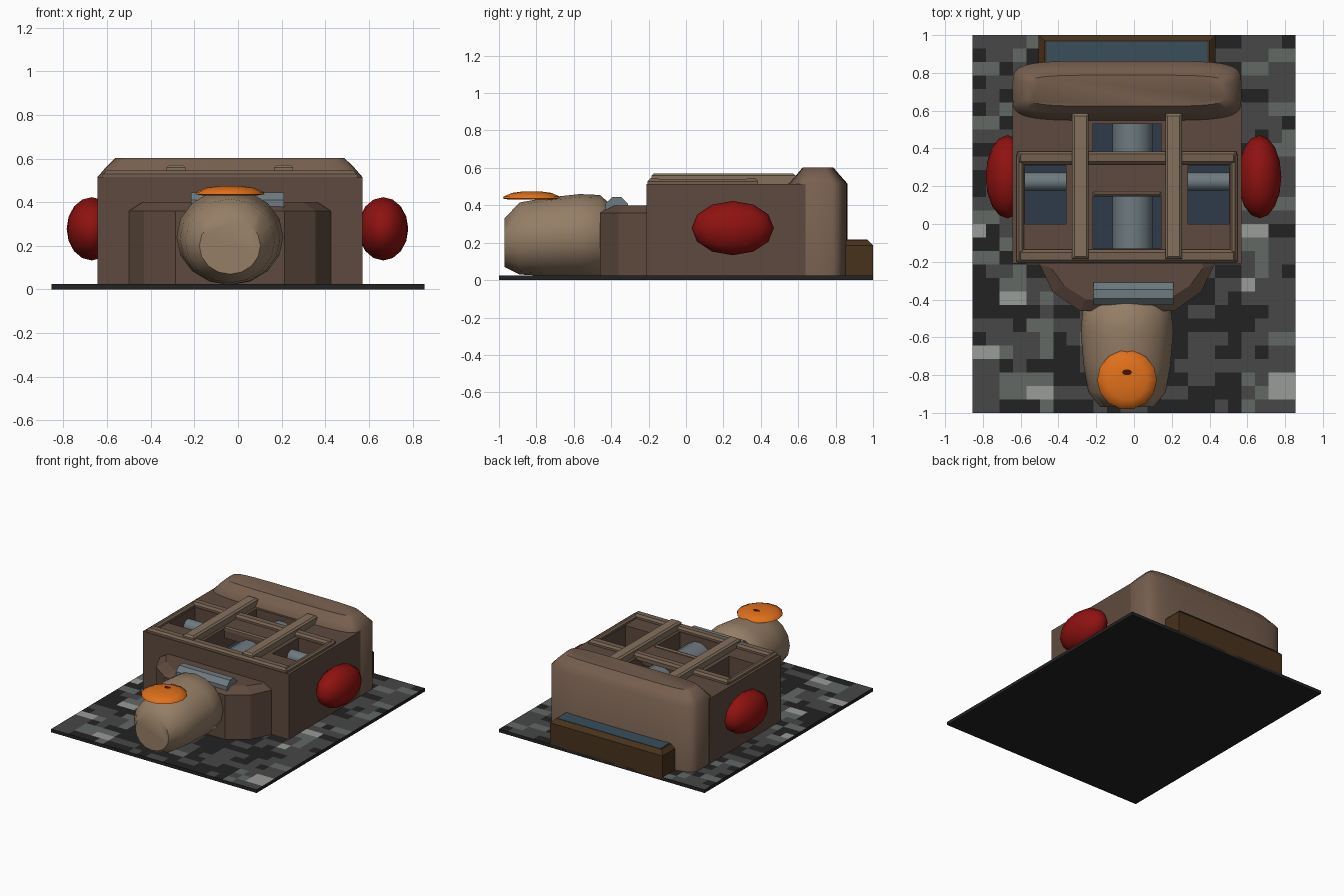
import bpy, bmesh, math, random

if "Cube" in bpy.data.objects:
    bpy.data.objects.remove(bpy.data.objects["Cube"])

CX = -0.037  # centre line of the building
random.seed(4)


def mat(name, h):
    def lin(c):
        c /= 255
        return c / 12.92 if c <= 0.04045 else ((c + 0.055) / 1.055) ** 2.4
    m = bpy.data.materials.new(name)
    m.diffuse_color = (*[lin((h >> s) & 255) for s in (16, 8, 0)], 1)
    m.use_nodes = True
    m.node_tree.nodes["Principled BSDF"].inputs["Base Color"].default_value = m.diffuse_color
    return m


BROWN = mat("brown", 0x5E4A3E)
BEAM = mat("beam", 0x83705C)
RAIL = mat("rail", 0x74604F)
TAN = mat("tan", 0x957E66)
ROLL = mat("roll", 0x775F4F)
GREY = mat("steel", 0x6E7A80)
BLUE = mat("dark_blue", 0x2D3B4A)
RED = mat("red", 0x8E1210)
ORANGE = mat("orange", 0xE0701A)
DARK = mat("dark_wood", 0x48321C)
WATER = mat("water", 0x3A4E5C)
HOLE = mat("hole", 0x4A1408)
TILES = [mat(f"tile_{i}", h) for i, h in enumerate((0x222222, 0x474747, 0x626865, 0x9A9C98))]


def finish(name, bm, m, smooth=None):
    bmesh.ops.recalc_face_normals(bm, faces=bm.faces)
    me = bpy.data.meshes.new(name)
    bm.to_mesh(me)
    bm.free()
    ob = bpy.data.objects.new(name, me)
    bpy.context.collection.objects.link(ob)
    for x in (m if isinstance(m, list) else [m]):
        me.materials.append(x)
    if smooth:
        bpy.ops.object.select_all(action='DESELECT')
        ob.select_set(True)
        bpy.context.view_layer.objects.active = ob
        bpy.ops.object.shade_smooth_by_angle(angle=math.radians(smooth))
    return ob


def loft(name, rings, m, smooth=None):
    bm = bmesh.new()
    rs = [[bm.verts.new(p) for p in r] for r in rings]
    n = len(rs[0])
    for a, b in zip(rs, rs[1:]):
        for i in range(n):
            j = (i + 1) % n
            bm.faces.new((a[i], a[j], b[j], b[i]))
    bm.faces.new(rs[0])
    bm.faces.new(rs[-1])
    return finish(name, bm, m, smooth)


def box(name, x0, x1, y0, y1, z0, z1, m, chamfer=0):
    def ring(z, d=0):
        return [(x0 + d, y0 + d, z), (x1 - d, y0 + d, z), (x1 - d, y1 - d, z), (x0 + d, y1 - d, z)]
    rings = [ring(z0), ring(z1 - chamfer)] + ([ring(z1, chamfer)] if chamfer else [])
    return loft(name, rings, m)


def pair(name, a, b, *rest, **kw):
    # same box on both sides of the centre line (a, b are distances from it)
    box(name + "_right", CX + a, CX + b, *rest, **kw)
    box(name + "_left", CX - b, CX - a, *rest, **kw)


def rod(name, axis, c, r, l0, l1, m, n=12, smooth=40):
    rings = []
    for l in (l0, l1):
        pts = []
        for i in range(n):
            t = 2 * math.pi * (i + .5) / n
            u, w = c[0] + r * math.cos(t), c[1] + r * math.sin(t)
            pts.append((l, u, w) if axis == 'x' else (u, l, w))
        rings.append(pts)
    return loft(name, rings, m, smooth)


# Camouflage-tiled ground plate
bm = bmesh.new()
NX, NY = 24, 28
bmesh.ops.create_grid(bm, x_segments=NX, y_segments=NY, size=1)
for v in bm.verts:
    v.co = (v.co.x * .855, v.co.y, .025)
picks = {}
for f in list(bm.faces):
    c = f.calc_center_median()
    key = (int((c.x + .855) / .1425), int((c.y + 1) / .0714))
    if key not in picks:
        light = abs(c.x) > .5
        picks[key] = random.choices(range(4), (2, 5, 3, .5) if light else (7, 4, .3, 0))[0]
    f.material_index = picks[key] if random.random() < .75 else random.choice((0, 1, 1))
top = bm.faces[:]
new = bmesh.ops.extrude_face_region(bm, geom=top, use_keep_orig=True)['geom']
for g in new:
    if isinstance(g, bmesh.types.BMVert):
        g.co.z = 0
keep = set(top)
for f in bm.faces:
    if f not in keep:
        f.material_index = 0
finish("ground_plate", bm, TILES)

# Main body: base block, well floor and upper walls around three wells
box("base_block", CX - .607, CX + .607, -.21, .64, .01, .345, BROWN)
box("well_floor", CX - .58, CX + .58, -.15, .56, .34, .36, BLUE)
U = (.345, .515, BROWN)
pair("front_deck", .18, .607, -.21, 0, *U)
pair("rear_deck", .18, .607, .31, .64, *U)
pair("outer_wall", .54, .607, 0, .31, *U)
pair("inner_wall", .18, .322, 0, .31, *U)
box("front_wall", CX - .18, CX + .18, -.21, -.13, *U)
box("rear_wall", CX - .18, CX + .18, .53, .64, *U)
box("centre_bridge", CX - .18, CX + .18, .15, .32, .44, .515, BROWN)

# Roof beams
for y in (-.205, .315):
    box("cross_beam", CX - .58, CX + .58, y, y + .07, .50, .545, RAIL, chamfer=.015)
pair("long_beam", .203, .29, -.185, .585, .50, .57, BEAM, chamfer=.012)
pair("side_rail", .545, .585, -.2, .37, .50, .54, RAIL, chamfer=.012)
box("bridge_rail", CX - .18, CX + .18, .145, .17, .50, .53, RAIL, chamfer=.01)

# Grey cylinders in the wells
rod("centre_cylinder", 'y', (CX + .03, .37), .11, -.13, .53, GREY)
rod("well_cylinder_right", 'x', (.225, .41), .05, CX + .322, CX + .54, GREY)
rod("well_cylinder_left", 'x', (.225, .41), .05, CX - .54, CX - .322, GREY)


# Rounded bolster across the back
def squircle(rx, ry, z, n=40, e=5.0):
    pts = []
    for i in range(n):
        t = 2 * math.pi * i / n
        c, s = math.cos(t), math.sin(t)
        pts.append((CX + rx * math.copysign(abs(c) ** (2 / e), c),
                    .706 + ry * math.copysign(abs(s) ** (2 / e), s), z))
    return pts


loft("rear_bolster", [squircle(.607, .158, .01), squircle(.607, .158, .515),
                      squircle(.568, .118, .56), squircle(.525, .082, .602)], ROLL, 45)

# Trough behind the bolster
box("trough", CX - .468, CX + .468, .78, 1, .01, .215, DARK, chamfer=.03)
box("trough_water", CX - .427, CX + .427, .82, .97, .19, .218, WATER)


# Faceted nose block with chamfered rim
def nose(pts, z):
    return [(CX - x, y, z) for x, y in pts] + [(CX + x, y, z) for x, y in reversed(pts)]


outer = [(.463, -.20), (.463, -.215), (.393, -.36), (.25, -.46)]
inner = [(.40, -.20), (.40, -.235), (.335, -.325), (.215, -.40)]
loft("nose_block", [nose(outer, .01), nose(outer, .36), nose(inner, .40)], BROWN)
rod("nose_cylinder", 'x', (-.37, .385), .064, -.215, .21, GREY, n=8)

# Tan barrel at the front: y, half width, bottom z, top z
barrel = [(-.97, .14, .07, .33), (-.89, .205, .03, .415), (-.75, .23, .022, .44),
          (-.57, .245, .02, .46), (-.46, .235, .022, .455), (-.42, .20, .05, .42)]
loft("front_barrel", [[(CX + w * math.cos(t), y, (a + b) / 2 + (b - a) / 2 * math.sin(t))
                       for t in (2 * math.pi * i / 16 for i in range(16))]
                      for y, w, a, b in barrel], TAN, 45)


# Orange domed cap with a dark centre hole
def disc(r, z, y=-.825, n=14, s=1):
    return [(CX + r * math.cos(2 * math.pi * i / n), y + r * s * math.sin(2 * math.pi * i / n), z)
            for i in range(n)]


loft("orange_cap", [disc(.12, .43), disc(.158, .436), disc(.155, .446), disc(.11, .466), disc(.05, .474)],
     ORANGE, 60)
loft("cap_hole", [disc(.026, .46, -.785, 10, .6), disc(.026, .475, -.785, 10, .6)], HOLE)

# Red side pods
for side, x in (("left", -.67), ("right", .665)):
    bm = bmesh.new()
    bmesh.ops.create_uvsphere(bm, u_segments=12, v_segments=8, radius=1)
    for v in bm.verts:
        p = v.co.copy()
        v.co = (x + .115 * p.z, .25 + .22 * p.x, .278 + .145 * p.y)
    finish("red_pod_" + side, bm, RED, 60)
